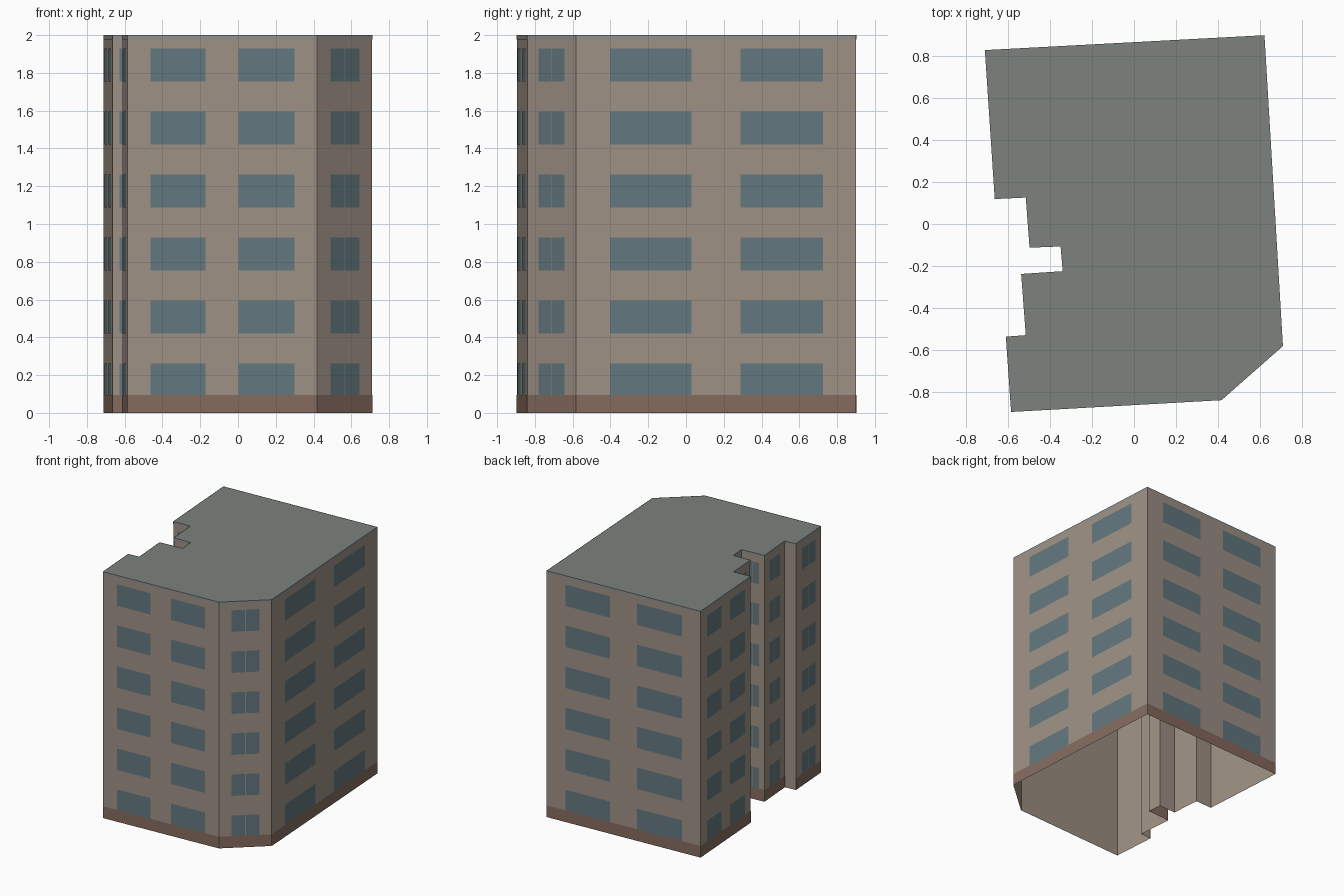
import bpy
from mathutils import Vector

if "Cube" in bpy.data.objects:
    bpy.data.objects.remove(bpy.data.objects["Cube"])

HEIGHT, FLOORS, OFFSET = 2.0, 6, 0.002

# Footprint, counter-clockwise seen from above
PLAN = [(-0.586, -0.896), (0.417, -0.84), (0.71, -0.582), (0.622, 0.9),
        (-0.711, 0.829), (-0.664, 0.119), (-0.516, 0.126), (-0.498, -0.113),
        (-0.35, -0.107), (-0.34, -0.225), (-0.538, -0.238), (-0.516, -0.53),
        (-0.611, -0.537)]


def material(name, rgb):
    m = bpy.data.materials.new(name)
    m.diffuse_color = (*rgb, 1)
    m.use_nodes = True
    m.node_tree.nodes["Principled BSDF"].inputs["Base Color"].default_value = m.diffuse_color
    return m


def mesh_object(name, verts, faces, mat):
    me = bpy.data.meshes.new(name)
    me.from_pydata(verts, [], faces)
    me.materials.append(mat)
    ob = bpy.data.objects.new(name, me)
    bpy.context.collection.objects.link(ob)
    return ob


def panels_object(name, panels, mat):
    """Flat rectangles laid on the walls: (start, end, t0, t1, z0, z1)."""
    verts, faces = [], []
    for a, b, t0, t1, z0, z1 in panels:
        d = b - a
        out = Vector((d.y, -d.x)).normalized() * OFFSET
        p, q = a + d * t0 + out, a + d * t1 + out
        n = len(verts)
        verts += [(p.x, p.y, z0), (q.x, q.y, z0), (q.x, q.y, z1), (p.x, p.y, z1)]
        faces.append((n, n + 1, n + 2, n + 3))
    return mesh_object(name, verts, faces, mat)


wall_mat = material("wall_beige", (0.35, 0.29, 0.24))
roof_mat = material("roof_grey", (0.20, 0.225, 0.21))
glass_mat = material("window_glass", (0.125, 0.19, 0.215))
base_mat = material("base_brick", (0.24, 0.15, 0.115))
trim_mat = material("roof_trim", (0.29, 0.29, 0.28))

# Outer walls, open underneath
n = len(PLAN)
ring = [(x, y, z) for z in (0, HEIGHT) for x, y in PLAN]
mesh_object("walls", ring,
            [(i, (i + 1) % n, (i + 1) % n + n, i + n) for i in range(n)], wall_mat)

# Flat roof
mesh_object("roof", [(x, y, HEIGHT) for x, y in PLAN], [tuple(range(n))], roof_mat)

# Windows, base band and roof trim for every wall
windows, base, trim = [], [], []
for i in range(n):
    a, b = Vector(PLAN[i]), Vector(PLAN[(i + 1) % n])
    length = (b - a).length
    trim.append((a, b, 0, 1, HEIGHT - 0.022, HEIGHT))
    if length < 0.14:
        continue
    base.append((a, b, 0, 1, 0, 0.095))
    if length < 0.5:
        spans = [(0.24, 0.497), (0.508, 0.765)]
    else:
        spans = [(0.122, 0.412), (0.588, 0.882)]
    for floor in range(FLOORS):
        z = floor * HEIGHT / FLOORS
        windows += [(a, b, t0, t1, max(z + 0.088, 0.0955), z + 0.262)
                    for t0, t1 in spans]

panels_object("windows", windows, glass_mat)
panels_object("base_band", base, base_mat)
panels_object("roof_trim", trim, trim_mat)
